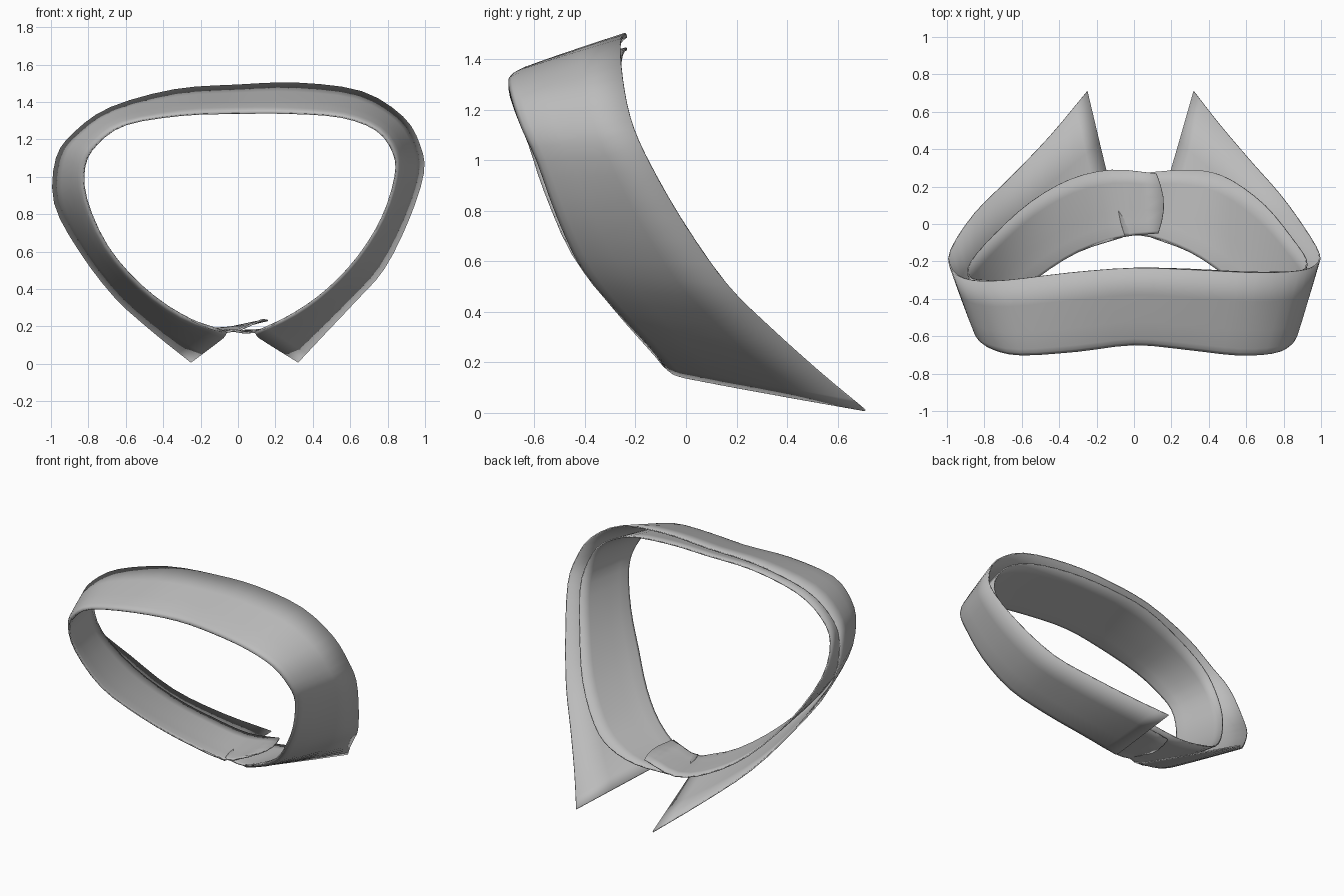
import bpy, math
from mathutils import Vector

cube = bpy.data.objects.get("Cube")
if cube:
    bpy.data.objects.remove(cube, do_unlink=True)

# One plain cloth colour
cloth = bpy.data.materials.new("grey_cloth")
cloth.use_nodes = True
cloth.diffuse_color = (0.5, 0.5, 0.5, 1)
cloth.node_tree.nodes["Principled BSDF"].inputs["Base Color"].default_value = (0.5, 0.5, 0.5, 1)

# Guide curves, running from the left collar point round the neck to the right one
fold_line = [(.09, -.07, .17), (.3, -.15, .27), (.48, -.27, .4), (.64, -.41, .57),
             (.77, -.51, .78), (.84, -.59, 1), (.83, -.65, 1.13), (.74, -.69, 1.25),
             (.55, -.7, 1.32), (.28, -.67, 1.34), (0, -.645, 1.34), (-.3, -.68, 1.33),
             (-.6, -.7, 1.28), (-.75, -.67, 1.18), (-.82, -.62, 1.06), (-.81, -.56, .88),
             (-.7, -.45, .63), (-.52, -.29, .42), (-.3, -.15, .26), (-.06, -.07, .17)]
leaf_edge = [(.32, .71, .01), (.46, .53, .16), (.63, .33, .34), (.78, .16, .51),
             (.91, -.02, .77), (.99, -.16, 1.02), (.97, -.22, 1.17), (.88, -.25, 1.32),
             (.66, -.26, 1.455), (.32, -.245, 1.5), (0, -.235, 1.49), (-.34, -.26, 1.465),
             (-.68, -.3, 1.37), (-.87, -.3, 1.24), (-.97, -.25, 1.1), (-.98, -.14, .86),
             (-.85, .06, .61), (-.66, .25, .36), (-.45, .47, .17), (-.25, .71, .01)]
band_edge = [(.18, .285, .19), (.37, .285, .25), (.52, .235, .35), (.7, .1, .54),
             (.84, -.07, .77), (.92, -.19, 1), (.9, -.25, 1.16), (.8, -.255, 1.3),
             (.6, -.255, 1.4), (.3, -.24, 1.44), (0, -.235, 1.44), (-.32, -.26, 1.42),
             (-.62, -.3, 1.33), (-.8, -.3, 1.21), (-.88, -.28, 1.07), (-.87, -.2, .86),
             (-.74, -.05, .6), (-.55, .12, .38), (-.34, .24, .25), (-.12, .29, .19)]


def smooth_path(points, steps=3):
    """Catmull-Rom path through the given points."""
    pts = [Vector(p) for p in points]
    pts = [2 * pts[0] - pts[1]] + pts + [2 * pts[-1] - pts[-2]]
    path = []
    for a, b, c, d in zip(pts, pts[1:], pts[2:], pts[3:]):
        for k in range(steps):
            t = k / steps
            path.append(b + (c - a) * t / 2 + (2 * a - 5 * b + 4 * c - d) * t * t / 2
                        + (3 * b - a - 3 * c + d) * t ** 3 / 2)
    return path + [pts[-2]]


def loft(name, start, end, section, tab=0):
    """Cloth strip between two paths; section lists (fraction across, outward bulge)."""
    rows = list(zip(smooth_path(start), smooth_path(end)))
    verts = []
    for i, (a, b) in enumerate(rows):
        for t, bulge in section:
            p = a.lerp(b, t)
            out = Vector((p.x, 0, p.z - 0.85)).normalized()
            p += out * bulge
            if i in (0, len(rows) - 1):          # rounded tab ends
                p.x += math.copysign(tab, i - 1) * math.sin(math.pi * t)
            verts.append(p)
    n = len(section)
    faces = [(i * n + j, i * n + j + 1, (i + 1) * n + j + 1, (i + 1) * n + j)
             for i in range(len(rows) - 1) for j in range(n - 1)]
    mesh = bpy.data.meshes.new(name)
    mesh.from_pydata(verts, [], faces)
    mesh.materials.append(cloth)
    obj = bpy.data.objects.new(name, mesh)
    bpy.context.collection.objects.link(obj)
    thick = obj.modifiers.new("cloth_thickness", "SOLIDIFY")
    thick.thickness = 0.008
    thick.offset = 0
    bpy.ops.object.select_all(action="DESELECT")
    obj.select_set(True)
    bpy.context.view_layer.objects.active = obj
    bpy.ops.object.shade_smooth_by_angle(angle=math.radians(40))
    return obj


# Outer leaf turned down over the fold, ending in two points
loft("collar_leaf", fold_line, leaf_edge,
     [(0, 0), (.03, .012), (.08, .016), (.3, .014), (.65, .008), (1, 0)])

# Inner stand, whose ends overlap under the chin
under_tab, over_tab = (-.05, -.06, .18), (.13, -.05, .235)
loft("collar_stand", [under_tab] + fold_line + [over_tab],
     [(-.05, .26, .175)] + band_edge + [(.12, .27, .23)],
     [(0, 0), (.04, -.003), (.2, 0), (.4, 0), (.6, 0), (.8, 0), (1, 0)], tab=.035)
